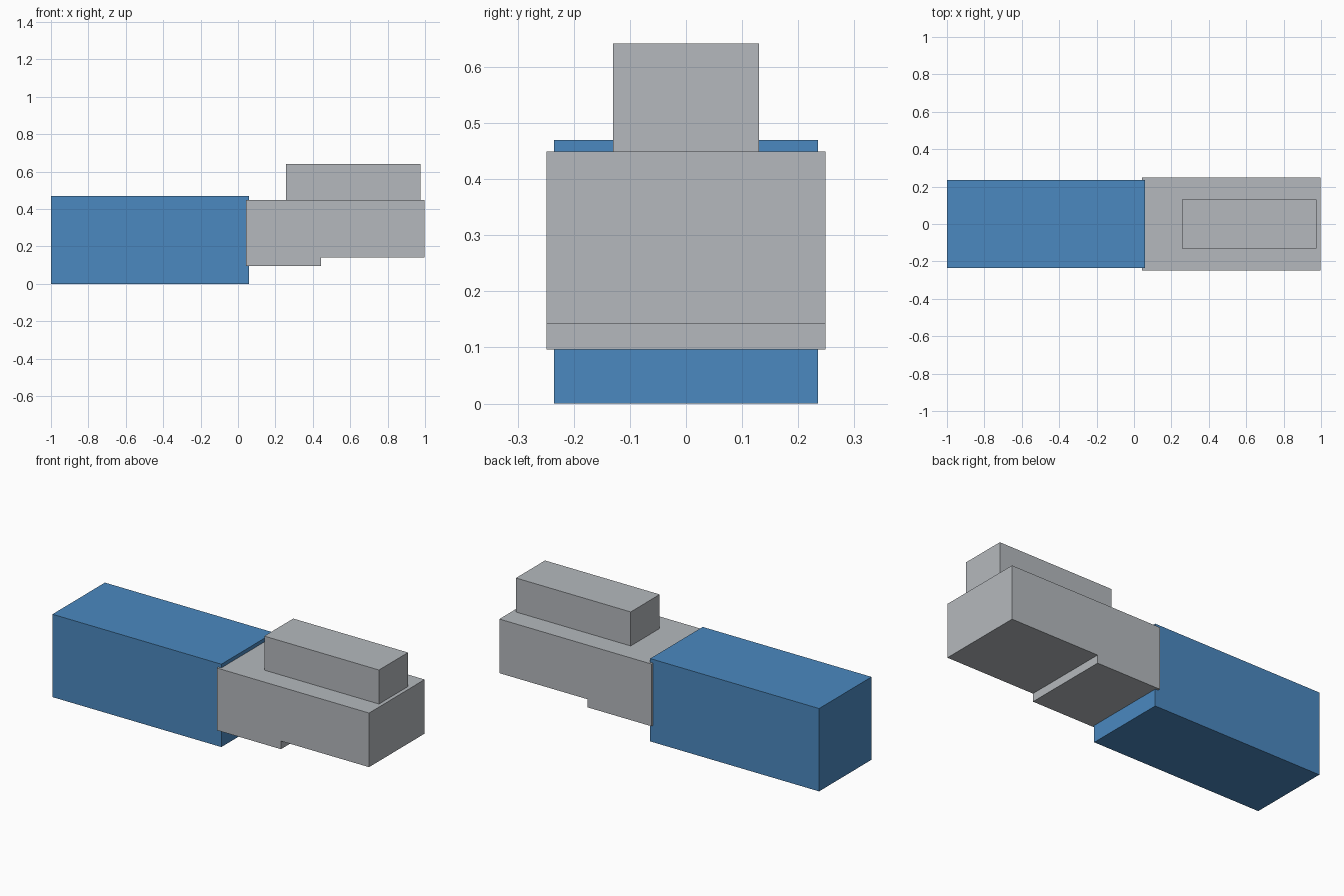
import bpy
import bmesh

cube = bpy.data.objects.get("Cube")
if cube:
    bpy.data.objects.remove(cube, do_unlink=True)


def make_material(name, color):
    mat = bpy.data.materials.new(name)
    mat.use_nodes = True
    mat.diffuse_color = color
    mat.node_tree.nodes["Principled BSDF"].inputs["Base Color"].default_value = color
    return mat


def extrude_profile(name, profile, half_width, mat):
    """Extrude a side profile of (x, z) points across the width."""
    bm = bmesh.new()
    face = bm.faces.new([bm.verts.new((x, -half_width, z)) for x, z in profile])
    result = bmesh.ops.extrude_face_region(bm, geom=[face], use_keep_orig=True)
    moved = [v for v in result["geom"] if isinstance(v, bmesh.types.BMVert)]
    bmesh.ops.translate(bm, verts=moved, vec=(0, 2 * half_width, 0))
    bmesh.ops.recalc_face_normals(bm, faces=bm.faces)
    mesh = bpy.data.meshes.new(name)
    bm.to_mesh(mesh)
    bm.free()
    mesh.materials.append(mat)
    obj = bpy.data.objects.new(name, mesh)
    bpy.context.scene.collection.objects.link(obj)
    return obj


def box_profile(x0, x1, z0, z1):
    return [(x0, z0), (x1, z0), (x1, z1), (x0, z1)]


blue = make_material("blue", (0.07, 0.25, 0.53, 1))
grey = make_material("light grey", (0.46, 0.485, 0.51, 1))

# Long blue block
extrude_profile("main_block", box_profile(-1.0, 0.06, 0.0, 0.47), 0.235, blue)

# Grey block with a stepped underside
stepped = [(0.042, 0.096), (0.444, 0.096), (0.444, 0.142),
           (0.997, 0.142), (0.997, 0.449), (0.042, 0.449)]
extrude_profile("stepped_block", stepped, 0.249, grey)

# Narrow raised block on top
extrude_profile("raised_block", box_profile(0.256, 0.976, 0.449, 0.642), 0.13, grey)
